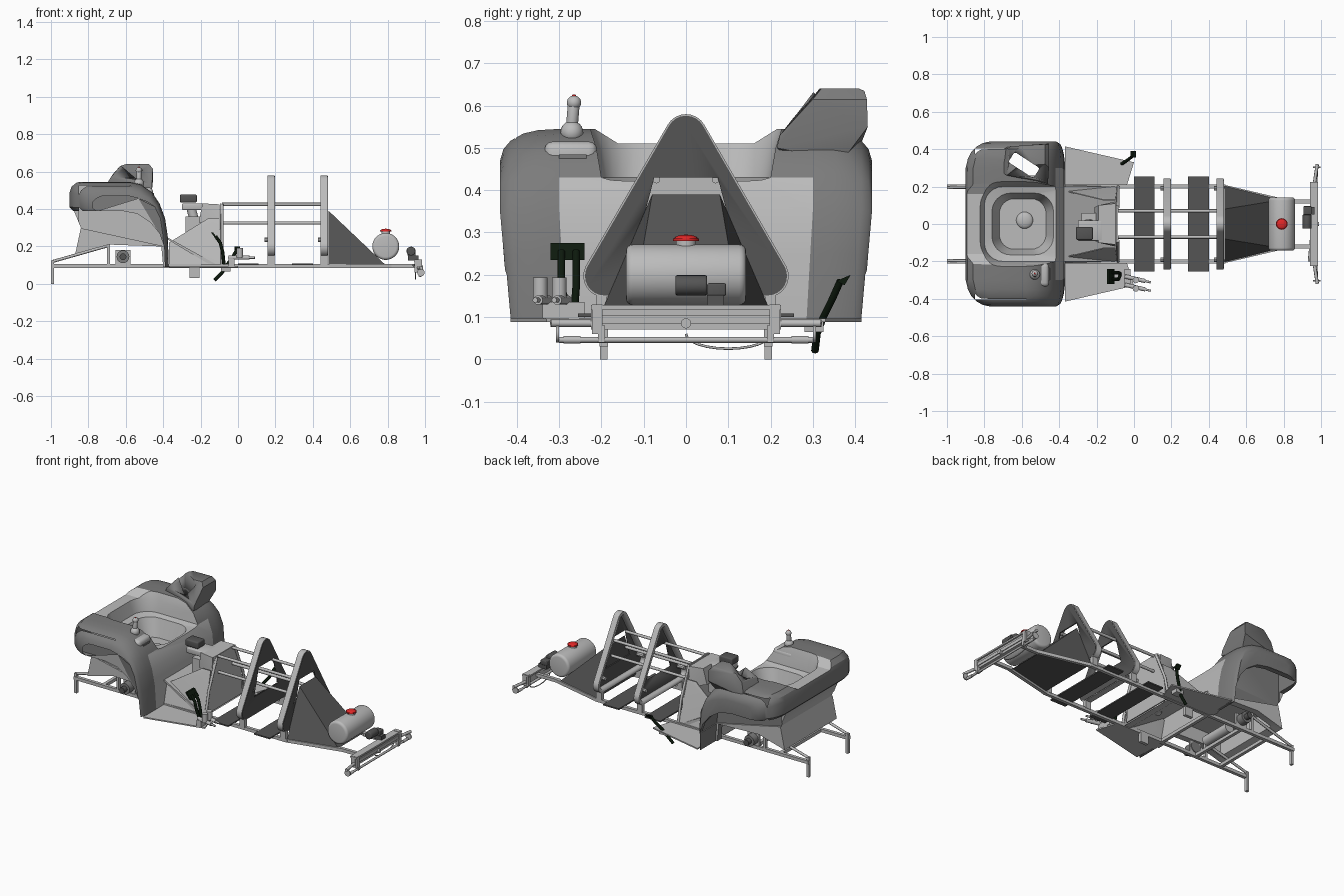
import bpy, bmesh, math
from mathutils import Vector, Matrix

if "Cube" in bpy.data.objects:
    bpy.data.objects.remove(bpy.data.objects["Cube"])

def mat(name, c):
    m = bpy.data.materials.new(name)
    m.diffuse_color = (*c, 1)
    m.use_nodes = True
    m.node_tree.nodes["Principled BSDF"].inputs["Base Color"].default_value = m.diffuse_color
    return m
DARK = mat("dark_grey", (.09, .09, .09))
SHELL = mat("shell_grey", (.2, .2, .2))
LIGHT = mat("light_grey", (.5, .5, .5))
PEDAL = mat("pedal_green", (.004, .01, .004))
RED = mat("red", (.75, .02, .02))

def finish(name, bm, m=None):
    bmesh.ops.recalc_face_normals(bm, faces=bm.faces[:])
    me = bpy.data.meshes.new(name)
    bm.to_mesh(me); bm.free()
    ob = bpy.data.objects.new(name, me)
    bpy.context.collection.objects.link(ob)
    me.materials.append(m or LIGHT)
    smooth(ob)
    return ob

def smooth(ob):
    bpy.ops.object.select_all(action='DESELECT')
    ob.select_set(True); bpy.context.view_layer.objects.active = ob
    bpy.ops.object.shade_smooth_by_angle(angle=math.radians(32))

def loft(name, rings, m=None):
    bm = bmesh.new()
    vs = [[bm.verts.new(p) for p in r] for r in rings]
    n = len(vs[0])
    for a, b in zip(vs, vs[1:]):
        for i in range(n):
            bm.faces.new((a[i], a[(i+1) % n], b[(i+1) % n], b[i]))
    bm.faces.new(vs[0]); bm.faces.new(vs[-1])
    return finish(name, bm, m)

def side(name, prof, y0, y1, m=None):      # x-z profile pushed along y
    return loft(name, [[(x, y, z) for x, z in prof] for y in (y0, y1)], m)

def hull(name, pts, m=None):
    bm = bmesh.new()
    for p in pts: bm.verts.new(p)
    bmesh.ops.convex_hull(bm, input=bm.verts[:])
    return finish(name, bm, m)

def box(name, x0, x1, y0, y1, z0, z1, m=None, bev=0):
    bm = bmesh.new()
    bmesh.ops.create_cube(bm, size=1, matrix=Matrix.Translation(((x0+x1)/2, (y0+y1)/2, (z0+z1)/2))
                          @ Matrix.Diagonal((x1-x0, y1-y0, z1-z0, 1)))
    if bev: bmesh.ops.bevel(bm, geom=bm.edges[:], offset=bev, segments=3, affect='EDGES', profile=.5)
    return finish(name, bm, m)

def cyl(name, a, b, r, m=None, seg=20, bev=0):
    a, b = Vector(a), Vector(b)
    bm = bmesh.new()
    rot = (b-a).to_track_quat('Z', 'Y').to_matrix().to_4x4()
    bmesh.ops.create_cone(bm, cap_ends=True, segments=seg, radius1=r, radius2=r,
                          depth=(b-a).length, matrix=Matrix.Translation((a+b)/2) @ rot)
    if bev:
        es = [e for e in bm.edges if any(len(f.verts) > 4 for f in e.link_faces)]
        bmesh.ops.bevel(bm, geom=es, offset=bev, segments=4, affect='EDGES', profile=.5)
    return finish(name, bm, m)

def ball(name, c, r, m=None, sz=1):
    bm = bmesh.new()
    bmesh.ops.create_uvsphere(bm, u_segments=20, v_segments=12, radius=r,
                              matrix=Matrix.Translation(c) @ Matrix.Diagonal((1, 1, sz, 1)))
    return finish(name, bm, m)

def tube(name, pts, r, m=None):
    cu = bpy.data.curves.new(name, 'CURVE')
    cu.dimensions = '3D'; cu.bevel_depth = r; cu.bevel_resolution = 2; cu.use_fill_caps = True
    sp = cu.splines.new('POLY'); sp.points.add(len(pts)-1)
    for p, q in zip(sp.points, pts): p.co = (*q, 1)
    ob = bpy.data.objects.new(name, cu)
    bpy.context.collection.objects.link(ob)
    cu.materials.append(m or LIGHT)
    return ob

def cut(ob, *cutters):
    for c in cutters:
        md = ob.modifiers.new("cut", 'BOOLEAN')
        md.operation = 'DIFFERENCE'; md.solver = 'EXACT'; md.object = c
        bpy.context.view_layer.objects.active = ob
        bpy.ops.object.modifier_apply(modifier=md.name)
        bpy.data.objects.remove(c)

def rrect(x0, x1, hy, r, z, n=6):
    out = []
    for cx, cy, a0 in ((x1-r, hy-r, 0), (x0+r, hy-r, 90), (x0+r, r-hy, 180), (x1-r, r-hy, 270)):
        for i in range(n+1):
            a = math.radians(a0 + 90*i/n)
            out.append((cx+r*math.cos(a), cy+r*math.sin(a), z))
    return out

clamp = lambda v: max(0, min(1, v))

# Wraparound fender shell
prof = [(-.87, .16), (-.84, .3), (-.875, .385), (-.9, .41), (-.9, .49), (-.89, .52), (-.86, .543), (-.8, .545),
        (-.58, .545), (-.52, .532), (-.46, .49), (-.42, .43), (-.39, .35), (-.375, .25), (-.37, .09),
        (-.4, .09), (-.41, .2), (-.69, .21)]
def section(y, back, top, front):
    return [(x + back*clamp((-.6-x)/.25) - front*clamp((x+.6)/.15),
             y*(1 - .05*clamp((.35-z)/.25)), z - top*clamp((z-.4)/.13)) for x, z in prof]
half = [(.3, 0, 0, 0), (.35, .012, .003, 0), (.385, .03, .011, .004), (.415, .06, .028, .01), (.432, .09, .048, .016), (.44, .125, .075, .025)]
body = loft("fender_shell", [section(-y, *k) for y, *k in half[::-1]] + [section(y, *k) for y, *k in half], SHELL)
arch = [(-1, .39), (-.62, .39), (-.54, .375), (-.47, .33), (-.42, .27), (-.395, .2), (-.387, 0), (-1, 0)]
cavity = [(-.85, .3), (-.85, .525), (-.58, .525), (-.5, .49), (-.44, .42), (-.4, .3), (-.39, .2)]
cuts = [loft("tub_cut", [rrect(-.85, -.2, .25, .12, .62), rrect(-.82, -.2, .212, .12, .5), rrect(-.8, -.2, .2, .1, .43),
                         rrect(-.76, -.43, .165, .1, .42), rrect(-.72, -.47, .135, .08, .31)]),
        hull("rim_cut", [(x, s*y, z) for x in (-1, -.7) for s in (1, -1) for y, z in ((.16, .51), (.24, .56))]),
        box("under_cut", -.82, -.385, -.22, .22, 0, .29)]
for s in (1, -1):
    # lower side walls pinch in below the fender
    cuts += [side("arch_cut", arch, s*.26, s*.6), side("cavity_cut", cavity, s*.25, s*.405)]
cut(body, *cuts)

# Raised side console with a through opening
console = hull("side_console", [(x, y, z) for x, y, z in (
    (-.71, .28, .52), (-.69, .41, .5), (-.68, .26, .57), (-.67, .4, .585), (-.63, .3, .63), (-.63, .4, .63), (-.6, .31, .64),
    (-.6, .41, .64), (-.475, .32, .64), (-.475, .41, .64), (-.455, .3, .615), (-.455, .428, .615), (-.46, .222, .53),
    (-.46, .215, .5), (-.455, .43, .55), (-.48, .37, .47), (-.5, .25, .47), (-.475, .422, .635), (-.6, .42, .63))], SHELL)
for ob in (body, console):
    c = box("opening_cut", -.08, .08, -.032, .032, .3, .8, None, .012)
    c.matrix_world = Matrix.Translation((-.588, .315, 0)) @ Matrix.Rotation(math.radians(-33), 4, 'Z')
    bpy.context.view_layer.update()
    cut(ob, c)

# Light seat tub surfaces
body.data.materials.clear()
body.data.materials.append(SHELL); body.data.materials.append(LIGHT)
for p in body.data.polygons:
    c = p.center
    p.material_index = int((abs(c.y) < .225 and c.x > -.855) or c.z < .38 and c.x < -.5)
smooth(body)
ball("seat_bulge", (-.585, .02, .31), .045, LIGHT, .4)

# Joystick on its pad
box("joystick_pad", -.6, -.455, -.335, -.21, .45, .515, None, .02)
box("joystick_recess", -.457, -.45, -.3, -.235, .46, .485, SHELL)
ball("joystick_boot", (-.53, -.27, .537), .027)
cyl("joystick_grip", (-.53, -.27, .55), (-.53, -.265, .61), .014, bev=.005)
ball("joystick_knob", (-.53, -.265, .607), .017)
ball("joystick_button", (-.53, -.265, .622), .005, RED)

# Chassis rails, rear legs and struts
for s in (1, -1):
    y = s*.2
    box("rail", -1, .49, y-.01, y+.01, .085, .105)
    hull("rail_nose", [(x, s*(yy+d), z) for x, yy in ((.48, .2), (.82, .12)) for d in (-.01, .01) for z in (.085, .105)])
    box("nose_beam", .8, .97, s*.12-.01, s*.12+.01, .085, .105)
    box("rear_leg", -1, -.983, s*.195-.009, s*.195+.009, 0, .125)
    tube("rear_strut", [(-.99, s*.195, .12), (-.69, s*.2, .205)], .008)
    box("body_post", -.7, -.685, y-.01, y+.01, .1, .23)
    for z in (.325, .425):
        tube("spine_tube", [(-.085, s*.07, z), (.47, s*.07, z)], .009)
    cyl("drive_motor", (-.615, s*.19, .145), (-.615, s*.25, .145), .034, SHELL)
    cyl("wheel_hub", (-.615, s*.25, .145), (-.615, s*.28, .145), .018, DARK)
    box("motor_mount", -.655, -.575, s*.2-.006, s*.2+.006, .1, .18)
    box("under_box", -.26, -.205, s*.195-.01, s*.195+.01, .03, .09)
    # Footboards and footwell sides leaning in to the dash
    hull("footboard", [(x, s*yy, z) for x, yy in ((-.37, .2), (-.37, .415), (0, .33), (-.04, .2)) for z in (.088, .096)])
    hull("footwell_side", [(x, s*(yy+d), z) for d in (0, .005) for x, yy, z in
         ((-.37, .205, .1), (-.37, .175, .22), (-.16, .125, .35), (-.1, .125, .35), (-.09, .195, .1))])
    tube("dash_post", [(-.085, s*.2, .1), (-.085, s*.17, .24), (-.085, s*.09, .425)], .008)
for x in (-.8, -.62, -.37, .97):
    box("crossmember", x-.01, x+.01, -.2, .2, .085, .105)
cyl("gearbox", (-.615, -.1, .145), (-.615, .1, .145), .03)
side("footwell_slope", [(-.38, .25), (-.38, .24), (-.13, .09), (-.09, .09)], -.2, .2)

# Dash and steering mechanism
hull("dash_panel", [(x, s*y, z) for x in (-.095, -.088) for s in (1, -1) for y, z in ((.17, .1), (.16, .25), (.1, .43))])
hull("dash_housing", [(x, s*y, z) for s in (1, -1) for x, y, z in
     ((-.1, .12, .3), (-.1, .11, .425), (-.19, .1, .43), (-.21, .09, .33))])
box("dash_bracket", -.3, -.17, -.09, .02, .395, .43, None, .006)
box("dash_motor", -.31, -.22, -.085, -.015, .435, .478, DARK, .008)
cyl("steering_column", (-.25, 0, .4), (-.17, 0, .12), .025)
box("column_box", -.28, -.2, -.06, .06, .27, .36)

# Dark floor plates
for x in (0, .29):
    box("floor_plate", x, x+.11, -.255, .255, .1, .108, DARK)

# A-frame hoops holding plates with a central window
def tri(r, x, n=8):
    out = []
    for cy, cz, a0, a1 in ((0, .53, 28, 152), (-.193, .197, 152, 270), (.193, .197, 270, 388)):
        for i in range(n+1):
            a = math.radians(a0+(a1-a0)*i/n)
            out.append((x, cy+r*math.cos(a), cz+r*math.sin(a)))
    return out
for x in (.158, .442):
    hoop = loft("a_frame_hoop", [tri(.05, x), tri(.05, x+.037)])
    cut(hoop, loft("hoop_cut", [tri(.03, x-.02), tri(.03, x+.06)]))
    plate = loft("a_frame_plate", [tri(.046, x+.032), tri(.046, x+.039)], DARK)
    cut(plate, hull("window_cut", [(x+d, s*y, z) for d in (0, .08) for s in (1, -1) for y, z in ((.075, .43), (.12, .26))]))
    for s in (1, -1):
        box("a_frame_foot", x, x+.037, s*.2-.012, s*.2+.012, .1, .16)
        cyl("a_frame_bolt", (x-.015, s*.19, .235), (x+.03, s*.19, .235), .012, seg=8)

# Sloping nose hood
hull("nose_hood", [(x, s*y, z) for s in (1, -1) for x, y, z in ((.485, .08, .39), (.485, .205, .1), (.79, .13, .1), (.73, .13, .1))], DARK)

# Tank with red cap
cyl("tank", (.79, -.142, .2), (.79, .142, .2), .072, seg=32, bev=.016)
cyl("tank_neck", (.79, 0, .26), (.79, 0, .282), .024)
cyl("tank_cap", (.79, 0, .28), (.79, 0, .286), .031, RED)
ball("tank_cap_dome", (.79, 0, .285), .028, RED, .35)

# Pump
cyl("pump_motor", (.925, -.025, .175), (.925, .05, .175), .024, DARK, bev=.005)
box("pump_head", .905, .95, .05, .095, .15, .18, DARK, .005)
box("pump_mount", .91, .965, .05, .09, .125, .152, DARK)

# Front axle and steering
box("axle_beam", .955, .975, -.225, .225, .07, .125)
box("axle_flange", .94, .985, -.225, .225, .118, .128)
tube("tie_rod", [(.975, -.3, .046), (.975, .3, .046)], .007)
tube("steering_link", [(.935, -.2, .1), (.965, .12, .1)], .006)
for s in (1, -1):
    box("axle_end", .945, .985, s*.21-.012, s*.21+.012, .06, .13)
    tube("stub_axle", [(.965, s*.22, .085), (.98, s*.32, .085)], .009)
    cyl("tie_rod_joint", (.975, s*.25, .046), (.975, s*.29, .046), .009)
    cyl("knuckle", (.978, s*.3, .06), (.978, s*.307, .06), .02)
    box("tie_rod_hanger", .965, .985, s*.2-.008, s*.2+.008, .04, .08)
cyl("axle_pivot", (.97, 0, .085), (.99, 0, .085), .012)
tube("cable", [(.95, .1-.1*math.cos(math.pi*i/12), .06-.035*math.sin(math.pi*i/12)) for i in range(13)], .003)

# Pedals
hull("brake_pad", [(x+d, y, z) for d in (0, .012) for y in (-.32, -.24) for x, z in ((-.145, .275), (-.115, .235))], PEDAL)
for y, b in ((-.295, -.275), (-.26, -.265)):
    tube("brake_arm", [(-.12, y, .255), (-.095, y, .22), (-.082, y, .17), (-.075, b, .105)], .009, PEDAL)
tube("throttle_arm", [(-.125, .305, .02), (-.085, .31, .06), (-.06, .325, .1), (-.03, .345, .14), (-.005, .365, .185)], .009, PEDAL)
hull("throttle_pad", [(x, y, z) for x in (-.02, .012) for y, z in ((.355, .185), (.39, .2), (.375, .175))], PEDAL)
box("pedal_mount", -.09, -.04, .28, .325, .065, .095)

# Brake cylinders
for y in (-.345, -.3):
    cyl("fluid_pot", (.01, y, .14), (.01, y, .193), .017)
    cyl("master_cylinder", (-.05, y+.02, .14), (.06, y-.005, .14), .011)
    cyl("cylinder_tip", (.06, y-.005, .14), (.09, y-.012, .14), .006)
box("cylinder_bracket", -.05, -.02, -.34, -.24, .096, .135)
